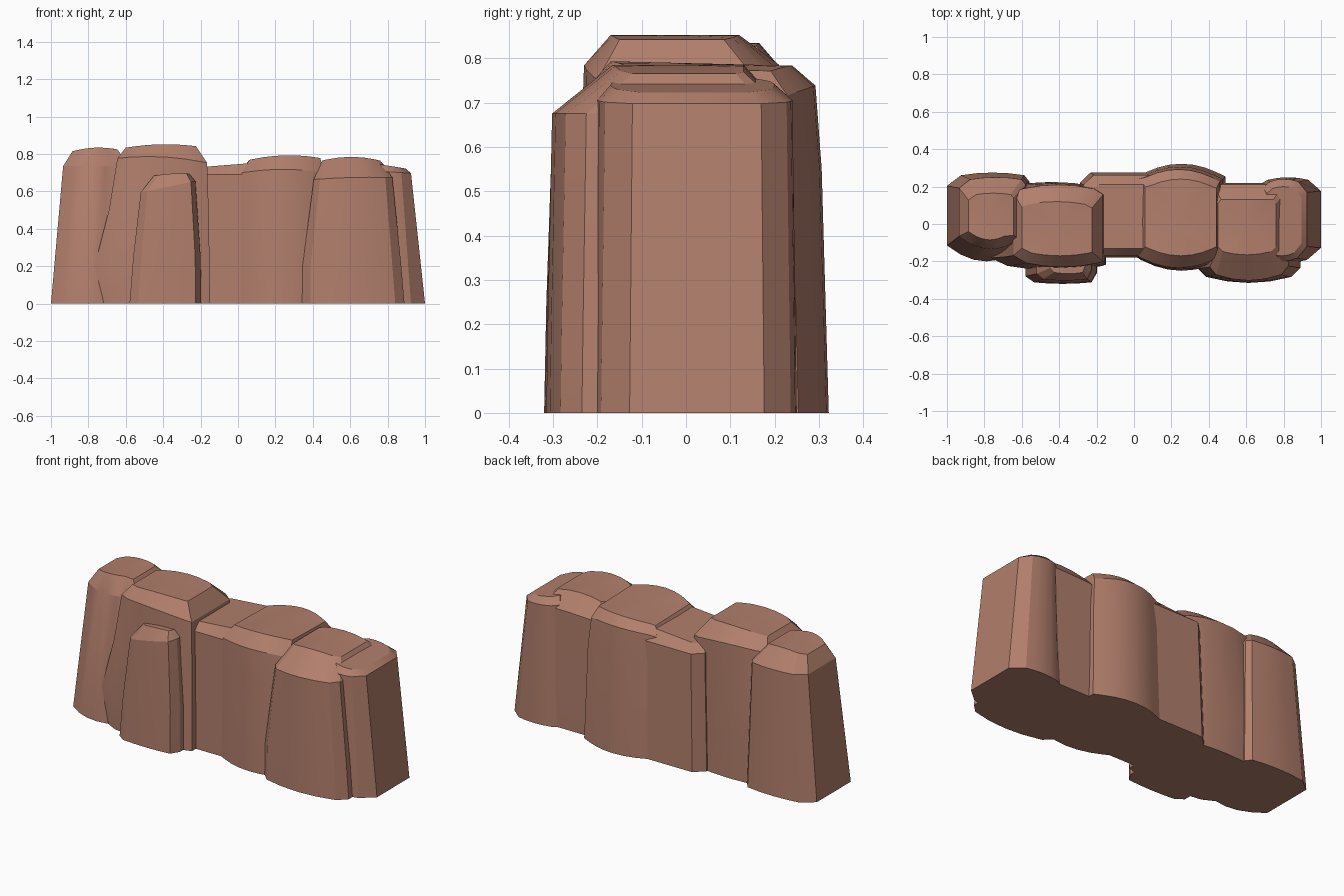
import bpy, bmesh, math

if "Cube" in bpy.data.objects:
    bpy.data.objects.remove(bpy.data.objects["Cube"])

stone = bpy.data.materials.new("red_brown_stone")
stone.diffuse_color = (0.44, 0.21, 0.148, 1)
stone.use_nodes = True
stone.node_tree.nodes["Principled BSDF"].inputs["Base Color"].default_value = stone.diffuse_color


def plan(fl, fr, br, bl, bow_f=0.0, bow_b=0.0, n=5):
    """Unit-square outline with chamfered corners and bowed front and back.
    Each corner is (cut along x, cut along y)."""
    pts = []
    for i in range(n):
        t = i / (n - 1)
        pts.append((fl[0] + (1 - fr[0] - fl[0]) * t, bow_f * (2 * t - 1) ** 2))
    pts += [(1, max(fr[1], bow_f + 0.02)), (1, 1 - max(br[1], bow_b + 0.02))]
    for i in range(n):
        t = i / (n - 1)
        pts.append((1 - br[0] - (1 - br[0] - bl[0]) * t, 1 - bow_b * (2 * t - 1) ** 2))
    pts += [(0, 1 - max(bl[1], bow_b + 0.02)), (0, max(fl[1], bow_f + 0.02))]
    return pts


def rock(name, outline, levels):
    """Loft the outline through levels (z, x0, x1, y0, y1, tilt_x, tilt_y, dome)."""
    bm = bmesh.new()
    rings = []
    for z, x0, x1, y0, y1, tx, ty, dome in levels:
        rings.append([bm.verts.new((x0 + (x1 - x0) * u, y0 + (y1 - y0) * v,
                                    z + tx * (u - .5) + ty * (v - .5) - dome * (2 * u - 1) ** 2))
                      for u, v in outline])
    n = len(outline)
    for a, b in zip(rings, rings[1:]):
        for i in range(n):
            j = (i + 1) % n
            bm.faces.new((a[i], a[j], b[j], b[i]))
    bm.faces.new(rings[0][::-1])
    z, x0, x1, y0, y1 = levels[-1][:5]
    mid = bm.verts.new(((x0 + x1) / 2, (y0 + y1) / 2, z))
    for i in range(n):
        bm.faces.new((rings[-1][i], rings[-1][(i + 1) % n], mid))
    bmesh.ops.recalc_face_normals(bm, faces=bm.faces)
    me = bpy.data.meshes.new(name)
    bm.to_mesh(me)
    bm.free()
    me.materials.append(stone)
    ob = bpy.data.objects.new(name, me)
    bpy.context.collection.objects.link(ob)
    bpy.context.view_layer.objects.active = ob
    ob.select_set(True)
    bpy.ops.object.shade_smooth_by_angle(angle=math.radians(22))
    ob.select_set(False)


# left end column with a round cap
rock("left_column", plan((.16, .18), (.2, .1), (.06, .1), (.17, .15), .08, .03),
     [(0, -1.0, -.56, -.20, .275, 0, 0, 0),
      (.735, -.935, -.58, -.135, .25, 0, 0, 0),
      (.834, -.885, -.645, -.085, .165, .01, 0, .014)])

# tall left block, leaning out low on its left side
rock("tall_block", plan((.14, .14), (.05, .06), (.1, .12), (.1, .1), .05, .05),
     [(0, -.73, -.15, -.25, .225, 0, 0, 0),
      (.21, -.765, -.152, -.247, .222, 0, 0, 0),
      (.50, -.69, -.157, -.24, .218, 0, 0, 0),
      (.785, -.645, -.165, -.23, .21, -.025, 0, .02),
      (.852, -.60, -.225, -.17, .12, .008, 0, .014)])

# small slab leaning on the front of the tall block
rock("front_slab", plan((.12, .2), (.08, .3), (.05, .1), (.05, .1), .04, 0),
     [(0, -.58, -.197, -.32, -.12, 0, 0, 0),
      (.25, -.56, -.20, -.315, -.12, 0, 0, 0),
      (.625, -.52, -.228, -.302, -.12, .06, 0, 0),
      (.695, -.45, -.26, -.265, -.12, .01, 0, .006)])

# low saddle in the middle
rock("middle_saddle", plan((.08, .06), (.05, .06), (.05, .05), (.14, .12), 0, 0),
     [(0, -.29, .12, -.18, .275, 0, 0, 0),
      (.69, -.27, .12, -.172, .262, 0, 0, 0),
      (.742, -.24, .14, -.13, .21, .03, 0, 0)])

# bulging block right of the middle
rock("bulging_block", plan((.04, .05), (.04, .1), (.10, .12), (.09, .1), .1, .08, 7),
     [(0, .02, .49, -.25, .322, 0, 0, 0),
      (.55, .02, .475, -.243, .306, 0, 0, 0),
      (.728, .022, .46, -.235, .292, .0, .02, .02),
      (.788, .06, .44, -.17, .24, .01, -.01, .018)])

# right front block
rock("right_front_block", plan((.08, .14), (.09, .15), (.05, .06), (.05, .06), .06, 0),
     [(0, .343, .89, -.315, .22, 0, 0, 0),
      (.20, .345, .873, -.312, .22, 0, 0, 0),
      (.685, .405, .825, -.302, .212, .01, .02, .008),
      (.785, .45, .76, -.165, .13, 0, 0, .02)])

# right end column
rock("right_column", plan((.1, .06), (.22, .18), (.2, .16), (.16, .1), .04, .03),
     [(0, .66, 1.0, -.21, .25, 0, 0, 0),
      (.705, .69, .925, -.20, .24, -.015, 0, 0),
      (.738, .71, .895, -.17, .20, -.03, 0, 0)])
